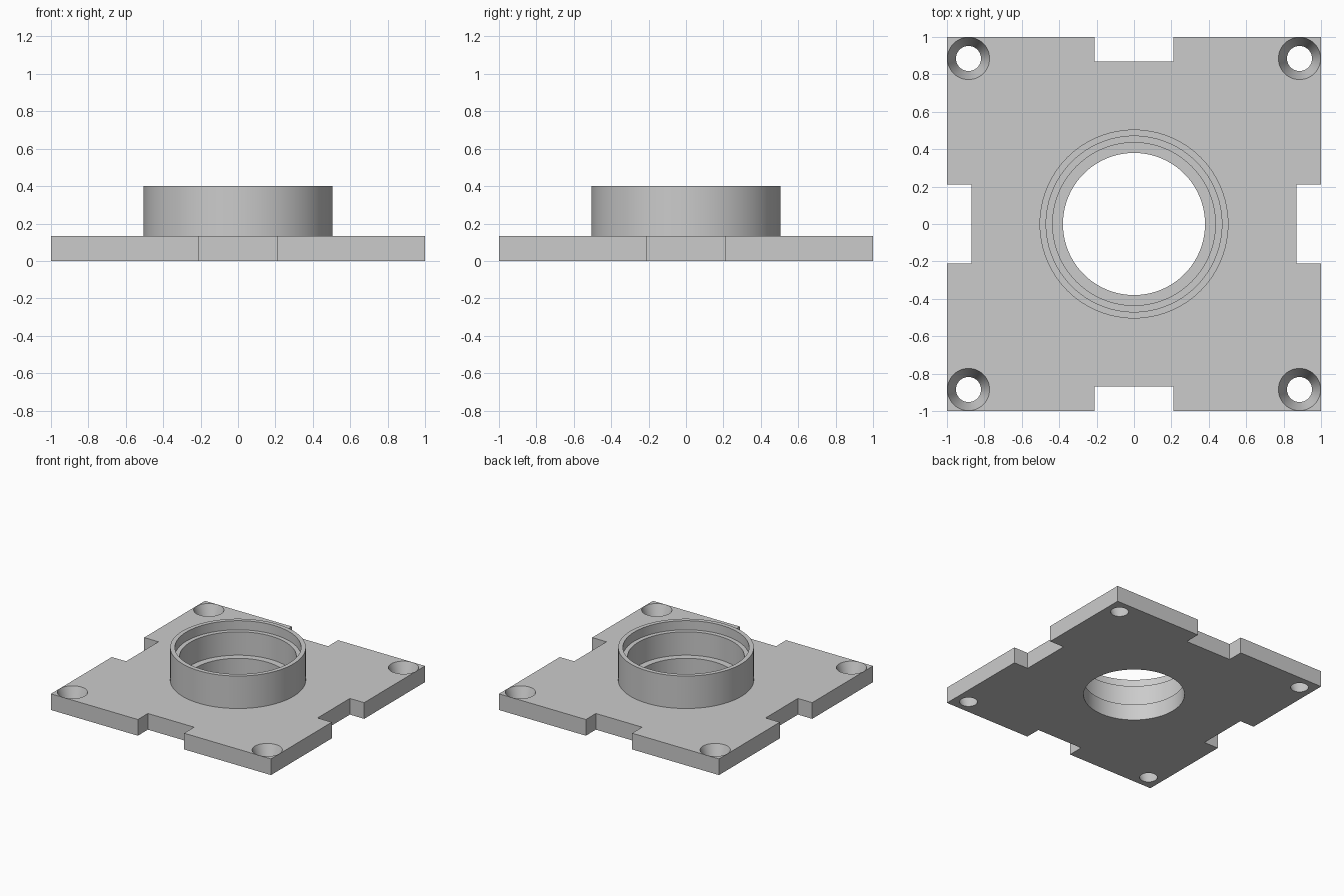
import bpy, bmesh, math

if "Cube" in bpy.data.objects:
    bpy.data.objects.remove(bpy.data.objects["Cube"], do_unlink=True)

PLATE_H, TOP = 0.133, 0.4
NOTCH_HALF, NOTCH_IN = 0.21, 0.87
HOLE_POS, HOLE_TOP, HOLE_BOTTOM = 0.885, 0.113, 0.067
BORE = 0.38

grey = bpy.data.materials.new("plain grey")
grey.use_nodes = True
grey.diffuse_color = (0.6, 0.6, 0.6, 1)
grey.node_tree.nodes["Principled BSDF"].inputs["Base Color"].default_value = (0.6, 0.6, 0.6, 1)


def make_object(name, bm):
    bmesh.ops.recalc_face_normals(bm, faces=bm.faces)
    mesh = bpy.data.meshes.new(name)
    bm.to_mesh(mesh)
    bm.free()
    mesh.materials.append(grey)
    obj = bpy.data.objects.new(name, mesh)
    bpy.context.collection.objects.link(obj)
    return obj


def lathe(name, profile, steps=96, centre=(0, 0)):
    """Spin a closed (radius, height) profile round a vertical axis."""
    bm = bmesh.new()
    rings = []
    for i in range(steps):
        a = math.tau * i / steps
        rings.append([bm.verts.new((centre[0] + r * math.cos(a),
                                    centre[1] + r * math.sin(a), z)) for r, z in profile])
    n = len(profile)
    for i in range(steps):
        a, b = rings[i], rings[(i + 1) % steps]
        for j in range(n):
            k = (j + 1) % n
            bm.faces.new((a[j], b[j], b[k], a[k]))
    return make_object(name, bm)


def cone_cutter(name, low, high, centre, steps):
    """Cutter reaching a little past both plate faces at the same slope."""
    over = 0.05
    grow = (high - low) * over / PLATE_H
    bm = bmesh.new()
    bmesh.ops.create_cone(bm, cap_ends=True, segments=steps, radius1=low - grow,
                          radius2=high + grow, depth=PLATE_H + 2 * over)
    bmesh.ops.translate(bm, verts=bm.verts, vec=(*centre, PLATE_H / 2))
    obj = make_object(name, bm)
    obj.hide_render = True
    return obj


def smooth(obj):
    bpy.ops.object.select_all(action="DESELECT")
    obj.select_set(True)
    bpy.context.view_layer.objects.active = obj
    bpy.ops.object.shade_smooth_by_angle(angle=math.radians(30))


# Square plate outline with a notch in the middle of each side
side = [(-1, -1), (-NOTCH_HALF, -1), (-NOTCH_HALF, -NOTCH_IN),
        (NOTCH_HALF, -NOTCH_IN), (NOTCH_HALF, -1)]
outline = []
for _ in range(4):
    outline += side
    side = [(-y, x) for x, y in side]
bm = bmesh.new()
base = bm.faces.new([bm.verts.new((x, y, 0)) for x, y in outline])
raised = bmesh.ops.extrude_face_region(bm, geom=[base], use_keep_orig=True)["geom"]
bmesh.ops.translate(bm, vec=(0, 0, PLATE_H),
                    verts=[g for g in raised if isinstance(g, bmesh.types.BMVert)])
plate = make_object("base_plate", bm)

# Centre bore and tapered corner screw holes
cutters = [cone_cutter("bore_cutter", BORE, BORE, (0, 0), 96)]
for sx in (-1, 1):
    for sy in (-1, 1):
        cutters.append(cone_cutter("screw_hole_cutter", HOLE_BOTTOM, HOLE_TOP,
                                   (sx * HOLE_POS, sy * HOLE_POS), 48))
bpy.context.view_layer.objects.active = plate
for cutter in cutters:
    mod = plate.modifiers.new("cut", "BOOLEAN")
    mod.operation = "DIFFERENCE"
    mod.solver = "EXACT"
    mod.object = cutter
    bpy.ops.object.modifier_apply(modifier=mod.name)
    bpy.data.objects.remove(cutter, do_unlink=True)
smooth(plate)

# Raised collar with a stepped seat inside its rim
collar = lathe("collar", [(0.505, PLATE_H - 0.01), (0.505, TOP), (0.47, TOP),
                          (0.47, 0.325), (0.435, 0.325), (0.435, PLATE_H - 0.01)])
smooth(collar)
